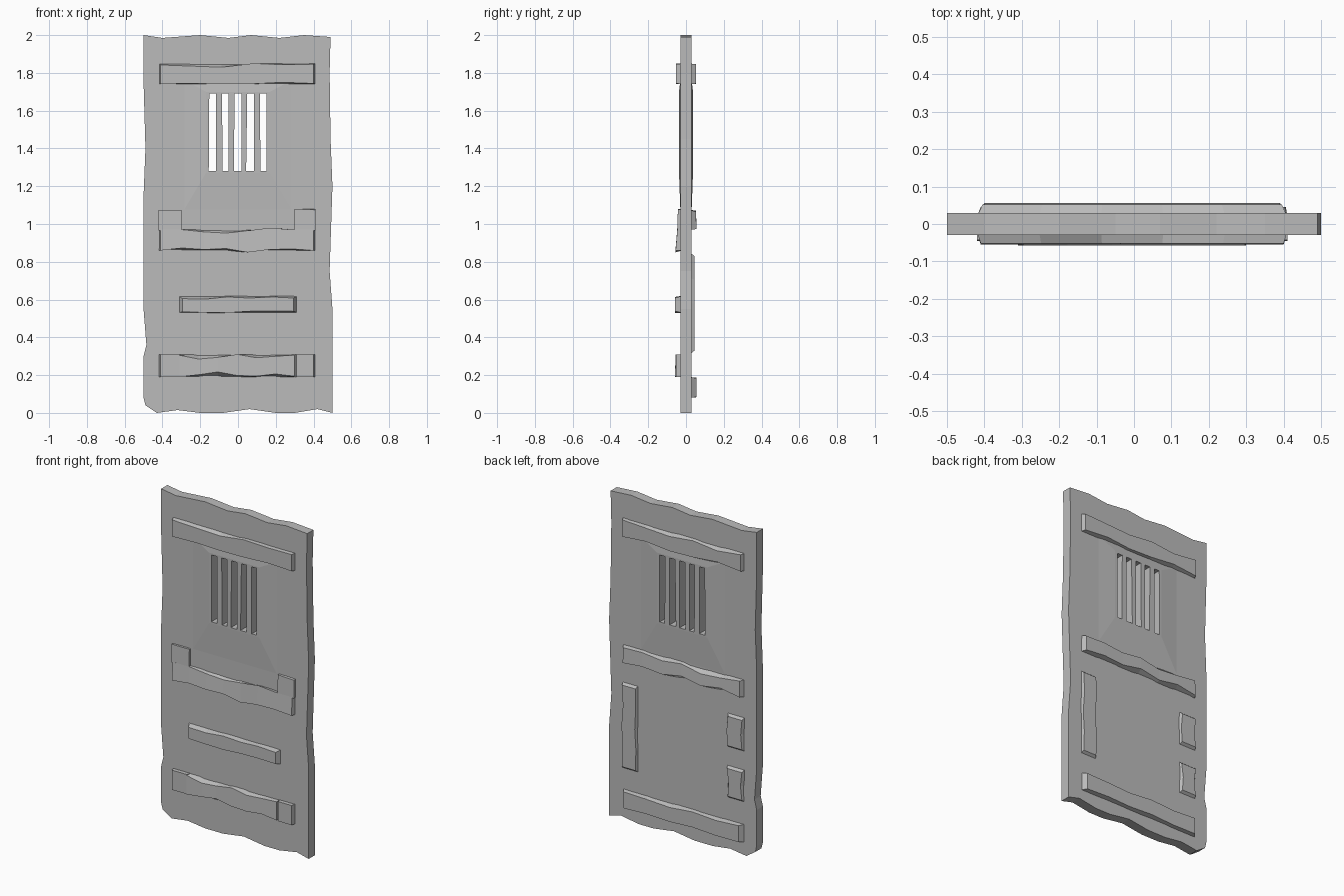
import bpy
import bmesh

default = bpy.data.objects.get("Cube")
if default:
    bpy.data.objects.remove(default, do_unlink=True)

FRONT, BACK = -1, 1
HALF = 0.03  # half the slab thickness

# One plain grey for the whole door
grey = bpy.data.materials.new("plain_grey")
grey.use_nodes = True
grey.diffuse_color = (0.5, 0.5, 0.5, 1)
bsdf = next(n for n in grey.node_tree.nodes if n.type == "BSDF_PRINCIPLED")
bsdf.inputs["Base Color"].default_value = grey.diffuse_color
bsdf.inputs["Roughness"].default_value = 0.8


def finish(name, bm):
    """Turn a bmesh into a flat-shaded object."""
    bmesh.ops.recalc_face_normals(bm, faces=bm.faces)
    mesh = bpy.data.meshes.new(name)
    bm.to_mesh(mesh)
    bm.free()
    mesh.materials.append(grey)
    obj = bpy.data.objects.new(name, mesh)
    bpy.context.collection.objects.link(obj)
    return obj


def loft(bm, first, second):
    """Close a solid between two matching point loops."""
    a = [bm.verts.new(p) for p in first]
    b = [bm.verts.new(p) for p in second]
    bm.faces.new(a)
    bm.faces.new(b[::-1])
    for i in range(len(a)):
        j = (i + 1) % len(a)
        bm.faces.new((a[i], b[i], b[j], a[j]))


def rect(x, z, y):
    return [(x[0], y, z[0]), (x[1], y, z[0]), (x[1], y, z[1]), (x[0], y, z[1])]


def plank(name, side, x, z, depth, low, high, ends=0.01, upright=False):
    """Rough-hewn plank: square at the slab, wavy along its outer edges.
    depth is (lower edge, upper edge); low and high are edge offsets."""
    along, across = (z, x) if upright else (x, z)
    bm = bmesh.new()
    n = len(low)
    rows = []
    for i in range(n):
        t = i / (n - 1)
        base = along[0] + (along[1] - along[0]) * t
        outer = base + ends * (1 - 2 * t)
        ring = [(base, HALF - 0.01, across[0]),
                (outer, depth[0], across[0] + low[i]),
                (outer, depth[1], across[1] + high[i]),
                (base, HALF - 0.01, across[1])]
        rows.append([bm.verts.new((v, side * y, u) if upright else (u, side * y, v))
                     for u, y, v in ring])
    for a, b in zip(rows, rows[1:]):
        for k in range(4):
            m = (k + 1) % 4
            bm.faces.new((a[k], b[k], b[m], a[m]))
    bm.faces.new(rows[0])
    bm.faces.new(rows[-1][::-1])
    return finish(name, bm)


# Slab with a worn outline
top = [(-.5, 2), (-.4, 1.985), (-.2, 2), (-.05, 1.985), (.07, 2),
       (.22, 1.985), (.35, 2), (.49, 1.99)]
right_edge = [(.485, 1.8), (.49, 1.45), (.5, 1.2), (.485, .75), (.5, .55), (.5, 0)]
bottom = [(.42, .02), (.3, 0), (.2, 0), (.06, .02), (-.08, 0), (-.2, 0),
          (-.32, .015), (-.43, 0), (-.49, .04)]
left_edge = [(-.5, .08), (-.5, .3), (-.485, .36), (-.5, .55), (-.5, 1.15),
             (-.49, 1.4), (-.5, 1.75)]
outline = top + right_edge + bottom + left_edge
bm = bmesh.new()
loft(bm, [(x, -HALF, z) for x, z in outline], [(x, HALF, z) for x, z in outline])
slab = finish("door_slab", bm)

# Shallow swelling around the window slots, on both faces
swellings = []
for side, label in ((FRONT, "front"), (BACK, "back")):
    bm = bmesh.new()
    loft(bm, rect((-.3, .3), (1.05, 1.77), side * (HALF - 0.001)),
         rect((-.17, .17), (1.27, 1.7), side * (HALF + 0.007)))
    swellings.append(finish(label + "_swelling", bm))

# Window slots, slightly uneven
bm = bmesh.new()
for i, lean in enumerate((-.003, .004, -.004, -.006, .003)):
    x = 0.067 * (i - 2)
    shape = [(x - .018 + lean, 1.28), (x + .018, 1.28), (x + .018, 1.69), (x - .018, 1.69)]
    loft(bm, [(u, -.2, v) for u, v in shape], [(u, .2, v) for u, v in shape])
cutter = finish("slot_cutter", bm)
cutter.hide_render = True
for obj in [slab] + swellings:
    cut = obj.modifiers.new("slots", "BOOLEAN")
    cut.operation = "DIFFERENCE"
    cut.solver = "EXACT"
    cut.object = cutter
    bpy.context.view_layer.objects.active = obj
    bpy.ops.object.modifier_apply(modifier=cut.name)
bpy.data.objects.remove(cutter, do_unlink=True)

WIDE = (-.42, .41)
LEFT, RIGHT = (.3, .41), (-.42, -.3)
FLAT = (0, 0)

# Front planks
plank("front_top_plank", FRONT, WIDE, (1.74, 1.85), (.052, .052),
      (0, .005, 0, .002, .01, .004), (-.008, -.014, -.02, 0, -.006, -.004))
plank("front_middle_plank", FRONT, WIDE, (.86, .97), (.055, .046),
      (0, .013, .005, .01, -.01, .005, .008, 0),
      (0, 0, -.012, -.018, -.005, .01, 0, 0))
plank("front_middle_right_horn", FRONT, RIGHT, (.965, 1.075), (.046, .043), FLAT, FLAT, 0)
plank("front_middle_left_horn", FRONT, LEFT, (.965, 1.08), (.046, .043), FLAT, (0, -.005), 0)
plank("front_short_plank", FRONT, (-.315, .315), (.53, .62), (.058, .058),
      (.005, .002, 0, .008, .01, .008), (-.015, -.018, -.006, -.012, -.006, -.012), .02)
plank("front_bottom_plank", FRONT, (-.31, .3), (.19, .31), (.058, .055),
      (0, .012, .027, .008, .004, .016, .004), (-.005, -.025, -.016, 0, -.018, -.01, -.004), 0)
plank("front_bottom_right_block", FRONT, RIGHT, (.19, .31), (.054, .054), FLAT, FLAT, .01)
plank("front_bottom_left_block", FRONT, LEFT, (.19, .31), (.054, .054), FLAT, FLAT, .01)

# Back planks
plank("back_top_plank", BACK, WIDE, (1.74, 1.85), (.052, .052),
      (.004, .02, .005, 0, .016, .003), (-.004, -.022, -.004, -.02, -.012, -.004), .015)
plank("back_middle_plank", BACK, WIDE, (.97, 1.075), (.056, .052),
      (.003, .025, .004, .028, .004, .015, .003), (-.004, -.02, -.03, -.004, -.02, -.006, -.01), .02)
plank("back_bottom_plank", BACK, WIDE, (.08, .19), (.055, .055),
      (.005, .003, .012, .004, .01, .004), (-.005, -.014, -.004, -.018, -.01, -.006), .025)

# Back side boards
plank("back_left_board", BACK, LEFT, (.31, .85), (.045, .045),
      (.012, .008, .016, .01, .012), (-.008, -.012, -.004, -.014, -.008), .02, True)
plank("back_right_upper_board", BACK, RIGHT, (.63, .85), (.045, .045),
      (.01, .018, .01), (-.012, -.006, -.015), .02, True)
plank("back_right_lower_board", BACK, RIGHT, (.32, .53), (.045, .045),
      (.01, .02, .01), (-.014, -.02, -.008), .02, True)
